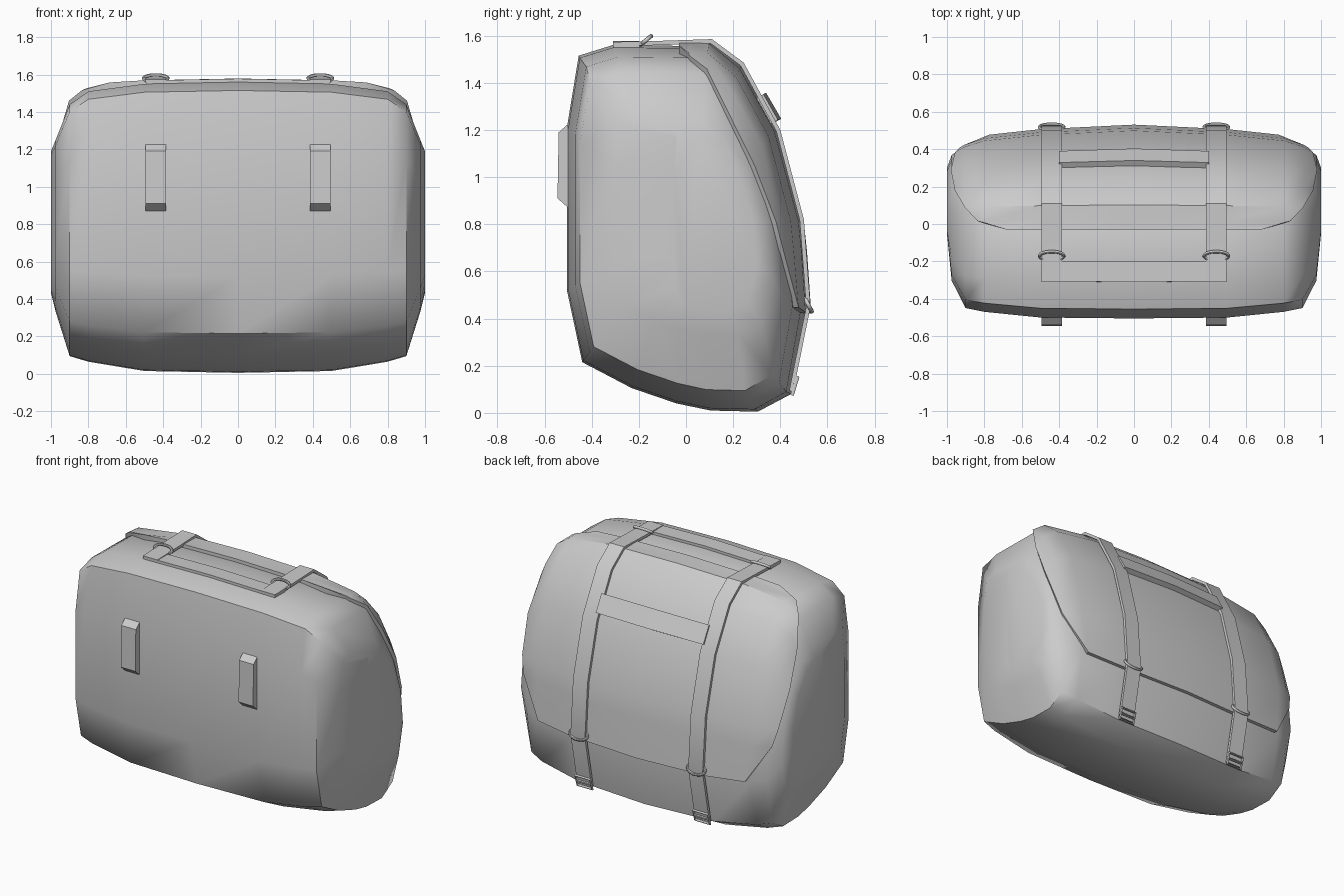
import bpy, bmesh, math
from mathutils import Vector

if "Cube" in bpy.data.objects:
    bpy.data.objects.remove(bpy.data.objects["Cube"])

GREY = (0.6, 0.6, 0.6, 1)
grey = bpy.data.materials.new("plain grey")
grey.use_nodes = True
grey.diffuse_color = GREY
grey.node_tree.nodes["Principled BSDF"].inputs["Base Color"].default_value = GREY

# Body side profile (y, z), running over the top, down the back, under and up the front
PROFILE = [(-0.455, 1.515), (-0.31, 1.56), (0.09, 1.555), (0.21, 1.455), (0.355, 1.19),
           (0.455, 0.81), (0.485, 0.42), (0.425, 0.08), (0.29, 0.005), (0.1, 0.01),
           (-0.04, 0.04), (-0.23, 0.105), (-0.44, 0.215), (-0.505, 0.52), (-0.505, 1.21)]
# Stations: x, front scale, back scale, lowest z, highest z
STATIONS = [(0, 1, 1.05, 0.0, 1.56), (0.5, 0.99, 1.0, 0.01, 1.55),
            (0.8, 0.93, 0.93, 0.06, 1.51), (0.9, 0.89, 0.86, 0.09, 1.44),
            (0.975, 0.6, 0.76, 0.33, 1.25), (1.0, 0.1, 0.62, 0.43, 1.19)]
XS = [s[0] for s in STATIONS]
MID = 0.8


def surf(x, y, z):
    """Place a profile point on the body at station x."""
    a = abs(x)
    i = max(k for k in range(len(XS) - 1) if XS[k] <= a)
    t = (a - XS[i]) / (XS[i + 1] - XS[i])
    front, back, low, high = (p + (q - p) * t for p, q in zip(STATIONS[i][1:], STATIONS[i + 1][1:]))
    y *= back if y > 0 else front
    z = MID + (z - MID) * ((high - MID) / (1.56 - MID) if z > MID else (MID - low) / MID)
    return Vector((x, y, z))


def finish(obj, angle=45):
    if not obj.data.materials:
        obj.data.materials.append(grey)
    bpy.ops.object.select_all(action='DESELECT')
    obj.select_set(True)
    bpy.context.view_layer.objects.active = obj
    bpy.ops.object.shade_smooth_by_angle(angle=math.radians(angle))
    return obj


def grid(name, rows, thickness=0, offset=1, closed=False, angle=35):
    """Skin rows of points; optionally close and cap, or thicken."""
    bm = bmesh.new()
    verts = [[bm.verts.new(p) for p in row] for row in rows]
    n = len(verts[0])
    for r in range(len(verts) - 1):
        for c in range(n if closed else n - 1):
            d = (c + 1) % n
            bm.faces.new((verts[r][c], verts[r][d], verts[r + 1][d], verts[r + 1][c]))
    if closed:
        bm.faces.new(verts[0])
        bm.faces.new(verts[-1])
        bmesh.ops.recalc_face_normals(bm, faces=bm.faces)
    bmesh.ops.remove_doubles(bm, verts=bm.verts, dist=0.0005)
    mesh = bpy.data.meshes.new(name)
    bm.to_mesh(mesh)
    bm.free()
    obj = bpy.data.objects.new(name, mesh)
    bpy.context.collection.objects.link(obj)
    if thickness:
        mod = obj.modifiers.new("thickness", 'SOLIDIFY')
        mod.thickness = thickness
        mod.offset = offset
        mod.use_even_offset = True
        bpy.context.view_layer.objects.active = obj
        bpy.ops.object.modifier_apply(modifier=mod.name)
    return finish(obj, angle)


def sheet(name, rows, thickness):
    """Panel hugging the body; rows are (y, z, half width)."""
    points = []
    for y, z, w in rows:
        half = [min(x, w) for x in XS[1:-1]]
        xs = [-x for x in reversed(half)] + [0] + half
        points.append([surf(x, y, z) for x in xs])
    return grid(name, points, thickness)


def ribbon(name, path, x, width, thickness):
    """Flat strap following a path in the yz plane; thickness goes inward."""
    rows = [[(x - width / 2, y, z), (x + width / 2, y, z)] for y, z in path]
    return grid(name, rows, thickness, -1)


def ring(name, x, y, z, dy, dz, half_width=0.065, sides=20, wire=0.009):
    """Wire loop spanning x and the (dy, dz) direction; four sides give a rectangle."""
    curve = bpy.data.curves.new(name, 'CURVE')
    curve.dimensions = '3D'
    curve.bevel_depth = wire
    curve.bevel_resolution = 2
    spline = curve.splines.new('POLY')
    spline.points.add(sides - 1)
    spline.use_cyclic_u = True
    grow = math.sqrt(2) if sides == 4 else 1
    for i, p in enumerate(spline.points):
        a = 2 * math.pi * (i + 0.5) / sides
        u, v = math.cos(a) * grow, math.sin(a) * grow
        p.co = (x + u * half_width, y + v * dy, z + v * dz, 1)
    obj = bpy.data.objects.new(name, curve)
    bpy.context.collection.objects.link(obj)
    bpy.ops.object.select_all(action='DESELECT')
    obj.select_set(True)
    bpy.context.view_layer.objects.active = obj
    bpy.ops.object.convert(target='MESH')
    return finish(bpy.context.object)


# Main body, lofted from side to side
body_xs = [-x for x in reversed(XS[1:])] + XS
grid("bag_body", [[surf(x, y, z) for y, z in PROFILE] for x in body_xs], closed=True, angle=50)

# Flap over the top and back, narrowing at both ends
sheet("flap", [(-0.03, 1.557, 0.68), (0.02, 1.556, 0.82), (0.09, 1.555, 0.89), (0.21, 1.455, 0.94),
               (0.355, 1.19, 0.965), (0.455, 0.81, 0.945), (0.468, 0.68, 0.92),
               (0.485, 0.42, 0.77)], 0.022)

# Cross bands joining the two straps
sheet("top_cross_band", [(-0.31, 1.56, 0.49), (-0.2, 1.559, 0.49)], 0.018)
sheet("back_cross_band", [(0.278, 1.33, 0.4), (0.339, 1.22, 0.4)], 0.055)

STRAP = [(-0.31, 1.573), (-0.1, 1.578), (0.11, 1.585), (0.245, 1.485), (0.4, 1.2),
         (0.5, 0.82), (0.528, 0.45), (0.455, 0.09)]
LOOP = [(-0.5, 1.225), (-0.54, 1.19), (-0.545, 0.91), (-0.5, 0.87)]

for side, x in (("left", 0.44), ("right", -0.44)):
    # Long strap with its keeper loops and end buckle
    ribbon(side + "_strap", STRAP, x, 0.108, 0.018)
    ring(side + "_top_keeper", x, -0.17, 1.58, 0.022, 0.018)
    ring(side + "_back_keeper", x, 0.518, 0.46, 0.016, -0.03)
    ring(side + "_buckle", x, 0.462, 0.115, 0.011, 0.036, 0.055, 4, 0.008)
    ring(side + "_buckle_bar", x, 0.464, 0.115, 0.001, 0.004, 0.055, 4, 0.006)
    # Short solid loop on the front face
    rows = [[(x + s * 0.054, y, z) for y, z in LOOP] for s in (-1, 1)]
    grid(side + "_front_loop", rows, closed=True, angle=20)
